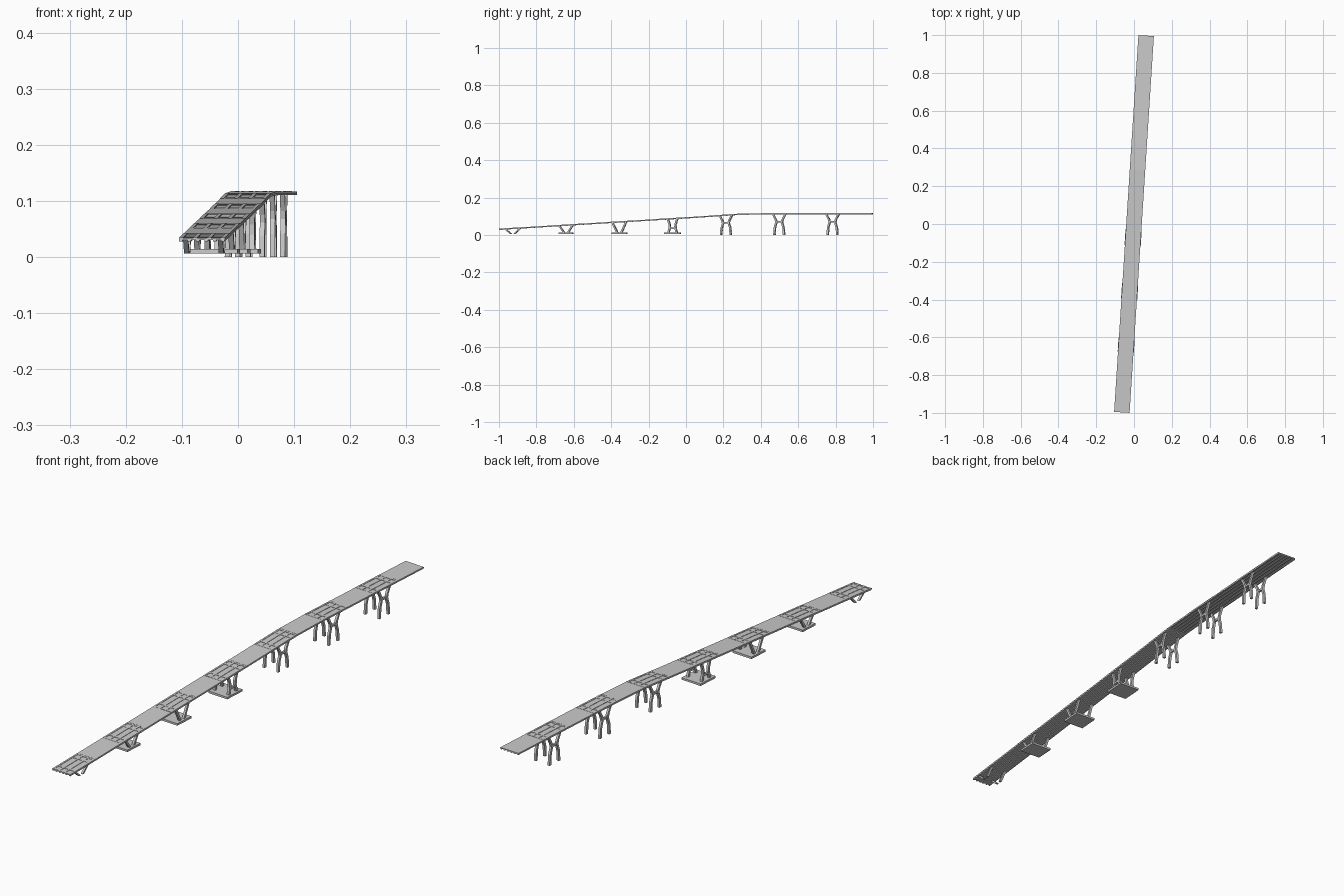
import bpy, bmesh, math

if "Cube" in bpy.data.objects:
    bpy.data.objects.remove(bpy.data.objects["Cube"])

YAW = math.atan(0.0645)
C, S = math.cos(YAW), math.sin(YAW)
END = 0.9993
SEG = 2 * END / 14
HALF = 0.041
# deck top height along the walkway
PROFILE = [(-END, 0.034), (0.0, 0.095), (0.286, 0.114), (0.43, 0.117), (END, 0.117)]


def deck_z(s):
    for (a, za), (b, zb) in zip(PROFILE, PROFILE[1:]):
        if s <= b:
            return za + (zb - za) * (s - a) / (b - a)
    return PROFILE[-1][1]


def place(x, s, z):
    return (x * C + s * S, s * C - x * S, z)


def loft(bm, rings):
    """Closed solid through four-cornered rings of (x, s, z)."""
    vs = [[bm.verts.new(place(*p)) for p in r] for r in rings]
    for a, b in zip(vs, vs[1:]):
        for i in range(4):
            j = (i + 1) % 4
            bm.faces.new((a[i], a[j], b[j], b[i]))
    bm.faces.new(vs[0][::-1])
    bm.faces.new(vs[-1])


def strip(bm, x0, x1, s0, s1, d0, d1):
    """Bar that follows the deck, from d0 to d1 relative to its top."""
    stops = [s0] + [p[0] for p in PROFILE if s0 + 1e-4 < p[0] < s1 - 1e-4] + [s1]
    loft(bm, [[(x0, s, deck_z(s) + d0), (x1, s, deck_z(s) + d0),
               (x1, s, deck_z(s) + d1), (x0, s, deck_z(s) + d1)] for s in stops])


def box(bm, x0, x1, s0, s1, z0, z1):
    loft(bm, [[(x0, s, z0), (x1, s, z0), (x1, s, z1), (x0, s, z1)] for s in (s0, s1)])


def leg(bm, x, path, w=0.0045, t=0.0048):
    """Bent square leg; path is a list of (s, z)."""
    loft(bm, [[(x - w, s - t, z), (x + w, s - t, z),
               (x + w, s + t, z), (x - w, s + t, z)] for s, z in path])


def finish(bm, name):
    bmesh.ops.recalc_face_normals(bm, faces=bm.faces)
    me = bpy.data.meshes.new(name)
    bm.to_mesh(me)
    bm.free()
    bpy.context.collection.objects.link(bpy.data.objects.new(name, me))


# walkway slab
bm = bmesh.new()
strip(bm, -HALF, HALF, -END, END, -0.0035, -0.001)
finish(bm, "deck_slab")

# long ribs under the slab
bm = bmesh.new()
for i in range(6):
    x = -0.0375 + i * 0.015
    strip(bm, x - 0.003, x + 0.003, -END, END, -0.0065, -0.0034)
finish(bm, "deck_ribs")

# plain plates alternate with framed panels
for k in range(7):
    a = -END + 2 * k * SEG
    b, c = a + SEG, a + 2 * SEG
    bm = bmesh.new()
    strip(bm, -HALF, HALF, b, c, -0.0011, 0)
    finish(bm, f"plain_plate_{k + 1}")

    bm = bmesh.new()
    for i in range(4):
        x = -0.0375 + i * 0.025
        strip(bm, x - 0.0035, x + 0.0035, a, b, -0.0011, 0.0005)
    for s in (a + 0.005, a + SEG * 0.22, b - SEG * 0.22, b - 0.005):
        strip(bm, -HALF, HALF, s - 0.004, s + 0.004, -0.0011, 0.0002)
    finish(bm, f"panel_frame_{k + 1}")

    # supports: short V legs on pads, then tall waisted legs
    mid = (a + b) / 2
    bm = bmesh.new()
    for x in (-0.031, 0.031):
        for sg in (-1, 1):
            def path(*pts):
                return [(mid + sg * d, z) for d, z in pts]
            top = [0.039, 0.036, 0.037, 0.025, 0.033, 0.034, 0.034][k]
            z = deck_z(mid + sg * top) - 0.004
            if k == 0:
                pts = path((0.010, 0.006), (top, z))
            elif k < 3:
                pts = path((0.011, 0.013), (top, z))
            elif k == 3:
                pts = path((0.022, 0.013), (0.015, 0.04), (0.016, 0.058), (top, z))
            else:
                h = z + 0.004
                pts = path((0.026, 0), (0.023, h * 0.35), (0.015, h * 0.58),
                           (0.018, h * 0.70), (top, z))
            leg(bm, x, pts)
        # link across the waist
        if k >= 3:
            zl = 0.035 if k == 3 else deck_z(mid) * 0.60
            box(bm, x - 0.004, x + 0.004, mid - 0.016, mid + 0.016, zl - 0.004, zl + 0.004)
    finish(bm, f"support_legs_{k + 1}")

    # footing pads
    if 1 <= k <= 3:
        bm = bmesh.new()
        d = [0, 0.037, 0.040, 0.043][k]
        box(bm, -0.043, 0.043, mid - d, mid + d, 0.0065, 0.0145)
        finish(bm, f"footing_pad_{k + 1}")
